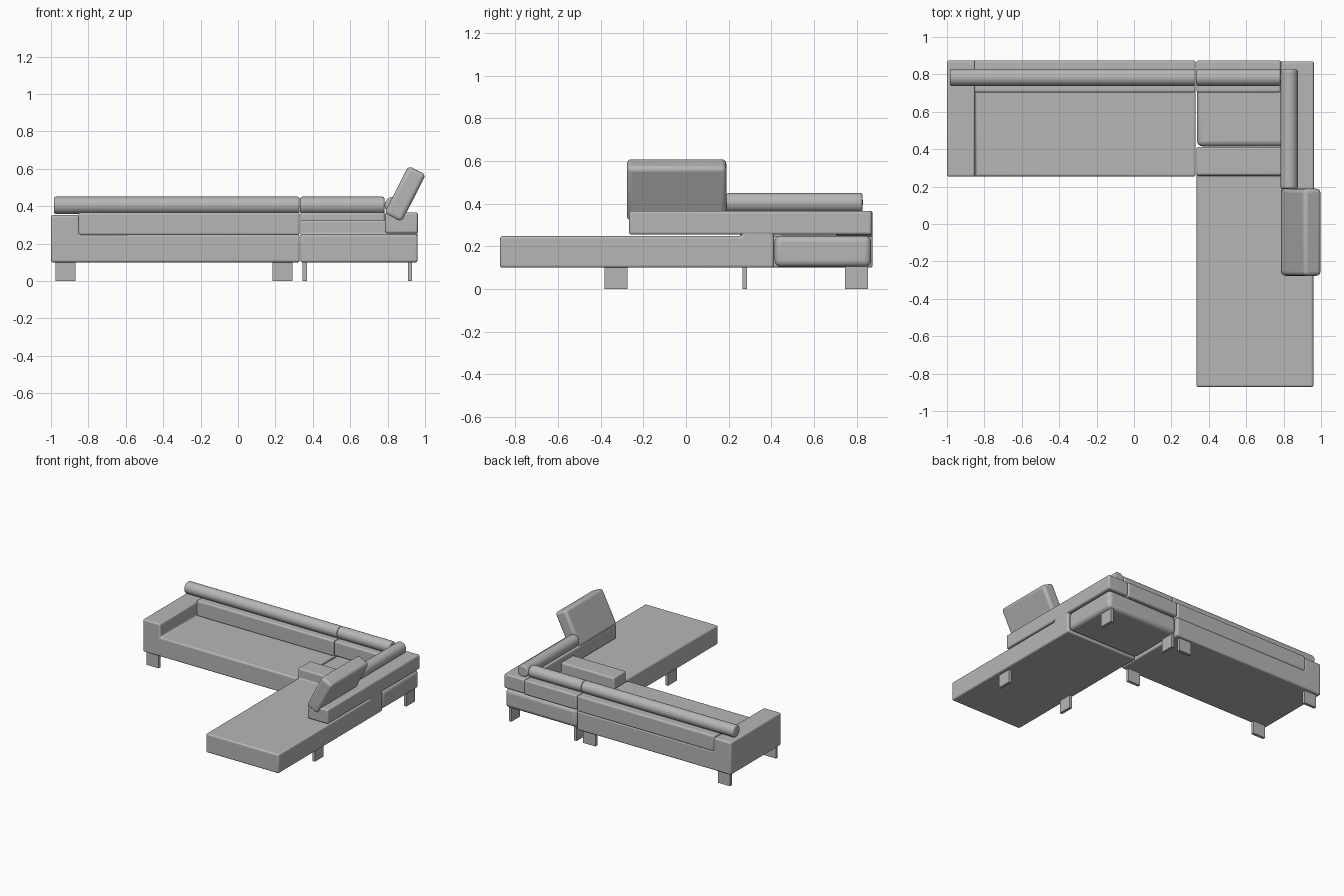
import bpy
import bmesh
from math import radians
from mathutils import Matrix, Vector

old = bpy.data.objects.get("Cube")
if old:
    bpy.data.objects.remove(old, do_unlink=True)

GREY = (0.47, 0.47, 0.47, 1)
fabric = bpy.data.materials.new("grey fabric")
fabric.use_nodes = True
fabric.diffuse_color = GREY
fabric.node_tree.nodes["Principled BSDF"].inputs["Base Color"].default_value = GREY


def finish(name, bm, bevel):
    """Turn a bmesh into a shaded object with rounded edges."""
    bmesh.ops.recalc_face_normals(bm, faces=bm.faces)
    mesh = bpy.data.meshes.new(name)
    bm.to_mesh(mesh)
    bm.free()
    mesh.materials.append(fabric)
    obj = bpy.data.objects.new(name, mesh)
    bpy.context.collection.objects.link(obj)
    if bevel:
        mod = obj.modifiers.new("rounded edges", "BEVEL")
        mod.width = bevel
        mod.segments = 4
        mod.limit_method = "ANGLE"
        mod.angle_limit = radians(30)
    bpy.ops.object.select_all(action="DESELECT")
    obj.select_set(True)
    bpy.context.view_layer.objects.active = obj
    bpy.ops.object.shade_smooth_by_angle(angle=radians(35))
    return obj


def box(name, x, y, z, bevel=0.012):
    """Box given by its (min, max) range on each axis."""
    low, high = Vector((x[0], y[0], z[0])), Vector((x[1], y[1], z[1]))
    bm = bmesh.new()
    bmesh.ops.create_cube(bm, size=1)
    center = (low + high) / 2
    for v in bm.verts:
        v.co = v.co * (high - low)
    obj = finish(name, bm, bevel)
    obj.location = center
    return obj


def prism(name, points, sweep, bevel=0.012):
    """Closed profile of 3D points swept along a vector."""
    bm = bmesh.new()
    face = bm.faces.new([bm.verts.new(p) for p in points])
    swept = bmesh.ops.extrude_face_region(bm, geom=[face])["geom"]
    moved = [g for g in swept if isinstance(g, bmesh.types.BMVert)]
    bmesh.ops.translate(bm, verts=moved, vec=sweep)
    return finish(name, bm, bevel)


def roll(name, center, length, axis):
    """Round bolster lying along X or Y."""
    bm = bmesh.new()
    bmesh.ops.create_cone(bm, cap_ends=True, segments=32, radius1=0.046,
                          radius2=0.046, depth=length,
                          matrix=Matrix.Rotation(radians(90), 4, axis))
    obj = finish(name, bm, 0.012)
    obj.location = center
    return obj


BASE, SEAT, BACK_TOP = 0.1, 0.248, 0.367

# Long seat with the arm in one piece
prism("long_seat_with_arm",
      [(x, 0.253, z) for x, z in ((-1, BASE), (0.33, BASE), (0.33, SEAT),
                                  (-0.85, SEAT), (-0.85, 0.353), (-1, 0.353))],
      (0, 0.622, 0))

# Chaise with a raised ridge at its rear end
prism("chaise_with_ridge",
      [(0.333, y, z) for y, z in ((-0.872, BASE), (0.412, BASE), (0.412, 0.325),
                                  (0.26, 0.325), (0.26, SEAT), (-0.872, SEAT))],
      (0.627, 0, 0))

# Corner seat cushion
box("corner_seat", (0.337, 0.957), (0.415, 0.868), (0.104, 0.25), 0.03)

# Backrests and the side arm
box("long_backrest", (-0.853, 0.329), (0.703, 0.875), (0.245, BACK_TOP))
box("corner_backrest", (0.333, 0.785), (0.703, 0.875), (0.252, BACK_TOP))
box("side_arm", (0.786, 0.962), (-0.267, 0.87), (0.255, BACK_TOP))

# Bolsters along the top
roll("long_bolster", (-0.328, 0.784, 0.405), 1.314, "Y")
roll("corner_bolster", (0.558, 0.784, 0.405), 0.452, "Y")
roll("side_bolster", (0.83, 0.508, 0.405), 0.64, "X")

# Leaning pillow
pillow = box("leaning_pillow", (0.841, 0.945), (-0.277, 0.189), (0.322, 0.608), 0.022)
pillow.rotation_euler.y = radians(27)

# Plate legs, across the long seat and along the chaise
for side, x in (("right", -0.923), ("left", 0.238)):
    for end, y in (("front", 0.275), ("back", 0.84)):
        box(f"long_seat_leg_{end}_{side}", (x - 0.053, x + 0.053),
            (y - 0.011, y + 0.011), (0, BASE + 0.01), 0)
for side, x in (("right", 0.357), ("left", 0.92)):
    for end, y in (("front", -0.328), ("back", 0.8)):
        box(f"chaise_leg_{end}_{side}", (x - 0.011, x + 0.011),
            (y - 0.054, y + 0.054), (0, BASE + 0.01), 0)
